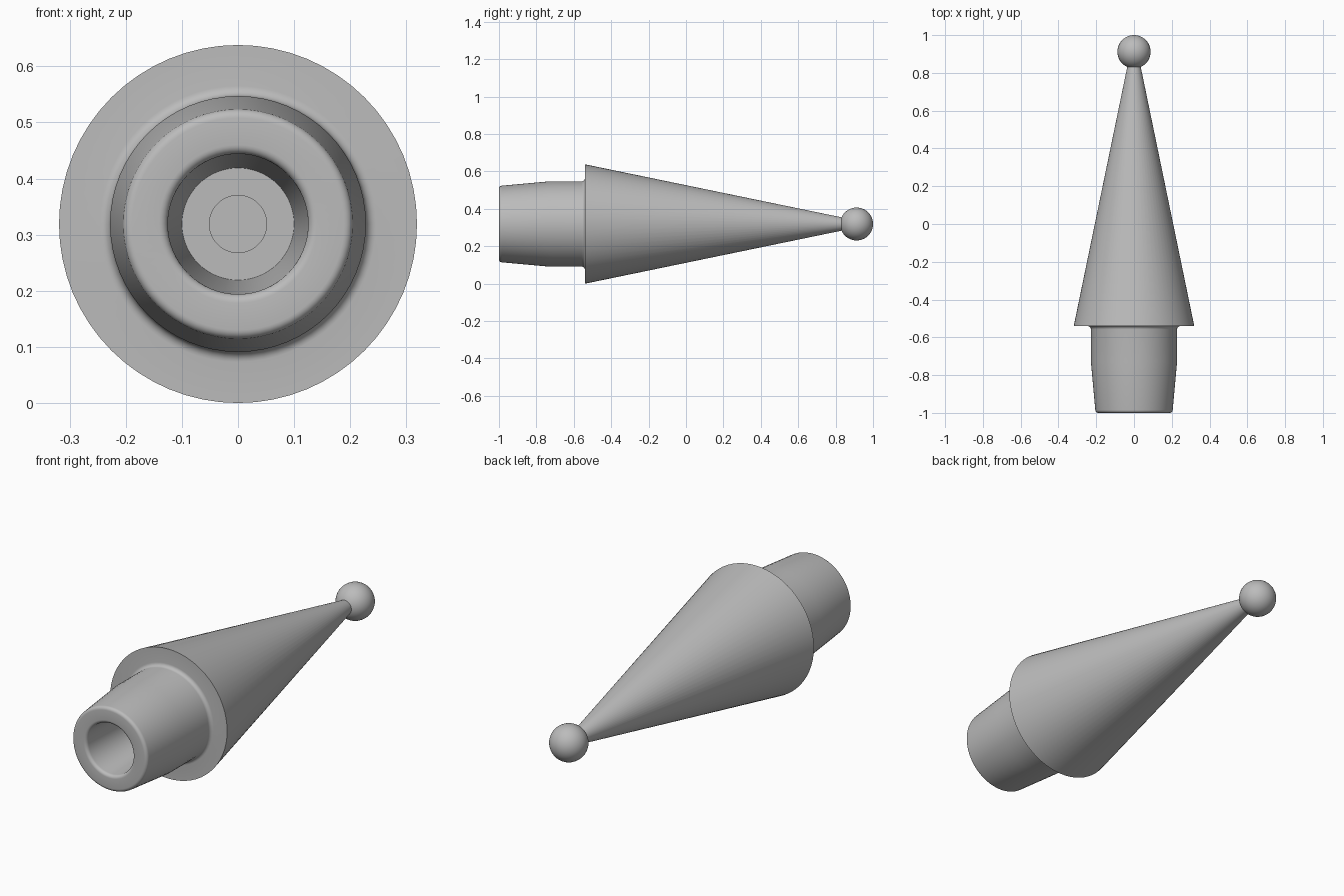
import bpy, bmesh, math
from mathutils import Matrix, Vector

cube = bpy.data.objects.get("Cube")
if cube:
    bpy.data.objects.remove(cube, do_unlink=True)

AXIS_Z = 0.319
SEGMENTS = 64

grey = bpy.data.materials.new("plain grey")
grey.use_nodes = True
colour = (0.5, 0.5, 0.5, 1)
grey.diffuse_color = colour
grey.node_tree.nodes["Principled BSDF"].inputs["Base Color"].default_value = colour


def fillet(centre, radius, start, end, steps=6):
    """Arc of (radius, y) profile points, angles in degrees."""
    angles = [math.radians(start + (end - start) * i / steps) for i in range(steps + 1)]
    return [(centre[0] + radius * math.cos(a), centre[1] + radius * math.sin(a)) for a in angles]


def finish(name, bm):
    bmesh.ops.recalc_face_normals(bm, faces=bm.faces)
    mesh = bpy.data.meshes.new(name)
    bm.to_mesh(mesh)
    bm.free()
    mesh.materials.append(grey)
    obj = bpy.data.objects.new(name, mesh)
    bpy.context.collection.objects.link(obj)
    bpy.ops.object.select_all(action="DESELECT")
    obj.select_set(True)
    bpy.context.view_layer.objects.active = obj
    bpy.ops.object.shade_smooth_by_angle(angle=math.radians(30))
    return obj


def lathe(name, profile):
    """Spin a (radius, y) profile around the long axis."""
    bm = bmesh.new()
    verts = [bm.verts.new((r, y, AXIS_Z)) for r, y in profile]
    edges = [bm.edges.new(pair) for pair in zip(verts, verts[1:])]
    bmesh.ops.spin(bm, geom=verts + edges, cent=(0, 0, AXIS_Z), axis=(0, 1, 0),
                   angle=math.tau, steps=SEGMENTS)
    bmesh.ops.remove_doubles(bm, verts=bm.verts, dist=0.0001)
    return finish(name, bm)


# Stepped bore, rounded mouth, tapered stem, shoulder and cone
bore = [(0, 0.0), (0.051, 0.0), (0.051, -0.5), (0.1, -0.5)]
mouth = fillet((0.141, -0.984), 0.016, 180, 270)
rim = fillet((0.189, -0.984), 0.016, 270, 360)
shoulder = fillet((0.246, -0.558), 0.018, 180, 90)
cone = [(0.319, -0.54), (0.035, 0.835), (0, 0.835)]
lathe("tapered_body", bore + mouth + rim + [(0.228, -0.73)] + shoulder + cone)

# Ball on the tip
bm = bmesh.new()
bmesh.ops.create_uvsphere(
    bm, u_segments=48, v_segments=24, radius=0.088,
    matrix=Matrix.Translation(Vector((0, 0.912, AXIS_Z))) @ Matrix.Rotation(math.pi / 2, 4, "X"))
finish("tip_ball", bm)
